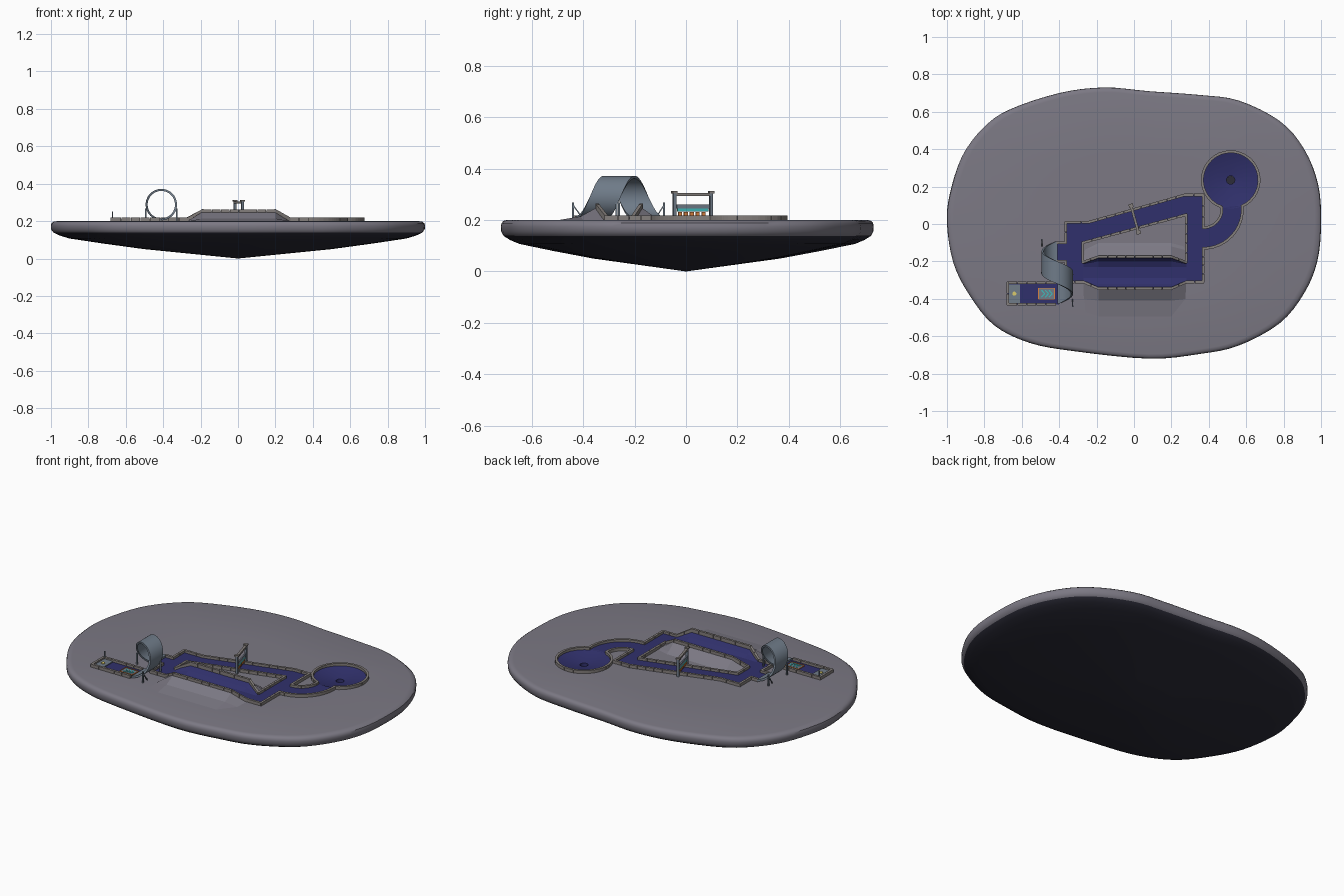
import bpy, math
from mathutils import Vector
from math import sin, cos, pi, radians

if "Cube" in bpy.data.objects:
    bpy.data.objects.remove(bpy.data.objects["Cube"])


def mat(name, c):
    m = bpy.data.materials.new(name)
    m.diffuse_color = (*c, 1)
    m.use_nodes = True
    m.node_tree.nodes["Principled BSDF"].inputs["Base Color"].default_value = m.diffuse_color
    return m


ROCK = mat("dusty_rock", (0.20, 0.19, 0.23))
DARK = mat("dark_rock", (0.025, 0.025, 0.04))
FELT = mat("blue_felt", (0.03, 0.03, 0.15))
STONE = mat("kerb_stone", (0.23, 0.21, 0.20))
STEEL = mat("steel", (0.16, 0.20, 0.25))
ORANGE = mat("orange", (0.7, 0.22, 0.05))
TEAL = mat("teal", (0.05, 0.5, 0.5))
YELLOW = mat("yellow", (0.7, 0.6, 0.15))


def obj(name, verts, faces, mats, smooth=None):
    me = bpy.data.meshes.new(name)
    me.from_pydata([tuple(v) for v in verts], [], faces)
    ob = bpy.data.objects.new(name, me)
    bpy.context.collection.objects.link(ob)
    for m in mats:
        me.materials.append(m)
    if smooth:
        bpy.ops.object.select_all(action='DESELECT')
        ob.select_set(True)
        bpy.context.view_layer.objects.active = ob
        bpy.ops.object.shade_smooth_by_angle(angle=radians(smooth))
    return ob


def grid_faces(rows, cols, wrap):
    return [(r * cols + c, r * cols + (c + 1) % cols, (r + 1) * cols + (c + 1) % cols, (r + 1) * cols + c)
            for r in range(rows - 1) for c in range(cols if wrap else cols - 1)]


BOX = [(0, 3, 2, 1), (4, 5, 6, 7), (0, 1, 5, 4), (1, 2, 6, 5), (2, 3, 7, 6), (3, 0, 4, 7)]


def beam(v, f, a, b, w, h):
    """Upright-sided block running from a to b (base points), width w, height h."""
    a, b = Vector(a), Vector(b)
    d = b - a
    n = Vector((-d.y, d.x, 0)).normalized() * w / 2
    base = [a - n, b - n, b + n, a + n]
    k = len(v)
    v += base + [p + Vector((0, 0, h)) for p in base]
    f += [tuple(i + k for i in q) for q in BOX]


def beams(name, segs, w, h, m):
    v, f = [], []
    for a, b in segs:
        beam(v, f, a, b, w, h)
    return obj(name, v, f, [m])


def kerb(name, pts, closed=False, w=0.014, h=0.022):
    """Row of stone blocks following a path."""
    pts = [Vector((*p, 0.196)) if len(p) == 2 else Vector(p) for p in pts]
    if closed:
        pts.append(pts[0])
    v, f = [], []
    for a, b in zip(pts, pts[1:]):
        d = b - a
        n = max(1, round(d.length / 0.05))
        e = d.normalized()
        for i in range(n):
            s = a + d * i / n + (e * 0.001 if i else -e * 0.004)
            t = a + d * (i + 1) / n + (-e * 0.001 if i < n - 1 else e * 0.004)
            beam(v, f, s, t, w, h)
    return obj(name, v, f, [STONE])


def arc(cx, cy, r, a0, a1, n):
    return [(cx + r * cos(radians(a0 + (a1 - a0) * i / n)), cy + r * sin(radians(a0 + (a1 - a0) * i / n)))
            for i in range(n + 1)]


# floating rock: irregular outline lofted through a shallow profile
outline = [(-.16, .73), (-.4, .70), (-.67, .61), (-.81, .51), (-.92, .36), (-.985, .16), (-1, 0), (-.965, -.21),
           (-.88, -.38), (-.75, -.54), (-.56, -.635), (-.32, -.68), (.08, -.72), (.35, -.695), (.56, -.65),
           (.78, -.53), (.91, -.37), (.98, -.2), (1, 0), (.985, .21), (.91, .40), (.78, .55), (.56, .66),
           (.35, .69), (.08, .71)]
ring, n = [], len(outline)
for i in range(n):
    p0, p1, p2, p3 = [Vector(outline[(i + k) % n]) for k in (-1, 0, 1, 2)]
    for j in range(4):
        t = j / 4
        ring.append(0.5 * (2 * p1 + (p2 - p0) * t + (2 * p0 - 5 * p1 + 4 * p2 - p3) * t * t
                           + (3 * p1 - p0 - 3 * p2 + p3) * t ** 3))
prof = [(.5, .2), (.965, .2), (.985, .197), (.997, .188), (1, .175), (.998, .155), (.985, .138),
        (.95, .122), (.9, .107), (.72, .08), (.5, .05), (.25, .025)]
c = len(ring)
v = [(p.x * s, p.y * s, z) for s, z in prof for p in ring] + [(0, 0, .2), (0, 0, 0)]
f = [q[::-1] for q in grid_faces(len(prof), c, True)]
top, bot = len(v) - 2, len(v) - 1
last = (len(prof) - 1) * c
f += [(i, (i + 1) % c, top) for i in range(c)] + [(last + (i + 1) % c, last + i, bot) for i in range(c)]
rock = obj("rock_base", v, f, [ROCK, DARK], 40)
for p in rock.data.polygons:
    p.material_index = 1 if p.center.z < 0.13 else 0

# bowl sunk into the rock, with a cutter making room for it
BX, BY, BR = .517, .235, .152
bpy.ops.mesh.primitive_cylinder_add(vertices=48, radius=BR - .004, depth=.12, location=(BX, BY, .20))
cut = bpy.context.object
cut.name = "bowl_cutter"
cut.hide_render = True
cut.hide_set(True)
mod = rock.modifiers.new("bowl_hole", 'BOOLEAN')
mod.operation, mod.object = 'DIFFERENCE', cut
bp = [(BR, .205), (.12, .196), (.08, .188), (.04, .182), (.022, .18), (.022, .145)]
v = [(BX + r * cos(2 * pi * i / 48), BY + r * sin(2 * pi * i / 48), z) for r, z in bp for i in range(48)]
obj("bowl_green", v, [q[::-1] for q in grid_faces(6, 48, True)], [FELT], 40)
obj("bowl_cup", [(BX + .022 * cos(a * pi / 12), BY + .022 * sin(a * pi / 12), .15) for a in range(24)],
    [tuple(range(24))], [DARK])

# felt floor of the lanes
Z = .204
polys = [[(-.365, -.31), (-.275, -.31), (-.275, .01), (-.365, .01)],
         [(-.41, -.2), (-.365, -.2), (-.365, -.1), (-.41, -.1)],
         [(-.275, -.1), (.28, .05), (.28, .155), (.27, .155), (-.24, .01), (-.275, .01)],
         [(.28, -.31), (.37, -.31), (.37, .155), (.28, .155)],
         [(-.275, -.31), (.28, -.31), (.28, -.2), (-.275, -.2)],
         [(-.675, -.43), (-.4, -.43), (-.4, -.315), (-.675, -.315)]]
inner, outer = arc(.37, .08, .1, -90, 5, 12), arc(.37, .08, .21, -90, 5, 12)
polys += [[inner[i], outer[i], outer[i + 1], inner[i + 1]] for i in range(12)]
v, f = [], []
for p in polys:
    f.append(tuple(range(len(v), len(v) + len(p))))
    v += [(x, y, Z) for x, y in p]
obj("lane_floor", v, f, [FELT])

# banked middle of the front lane
ST = [(-.27, 0), (-.19, 1), (.2, 1), (.28, 0)]


def bank(name, half, m):
    v = [(x, -.26 + (y0 + (y1 - y0) * k), z0 + (z1 - z0) * k) for x, k in ST for y0, z0, y1, z1 in half]
    return obj(name, v, grid_faces(4, len(half), False), [m])


bank("banked_floor", [(-.05, .205, -.085, .25), (-.045, .205, -.06, .22), (-.03, .205, -.03, .206),
                      (.03, .205, .03, .206), (.045, .205, .06, .22), (.05, .205, .085, .25)], FELT)
bank("front_embankment", [(-.22, .198, -.24, .199), (-.14, .199, -.15, .214), (-.05, .2, -.085, .25)], ROCK)
bank("inner_embankment", [(.06, .2, .085, .25), (.12, .199, .14, .21), (.14, .198, .16, .199)], ROCK)

# stone kerbs
L, H = .196, .241
kerb("kerb_front", [(-.41, -.2), (-.365, -.2), (-.365, -.31), (-.27, -.31, L), (-.19, -.345, H), (.2, -.345, H),
                    (.28, -.31, L), (.37, -.31), (.37, -.13)] + outer)
kerb("kerb_back", [(-.41, -.1), (-.365, -.1), (-.365, .01), (-.24, .01), (.27, .155), (.37, .155),
                   (.37, -.02)] + inner)
kerb("kerb_island", [(-.275, -.1), (.28, .05), (.28, -.205, L), (.2, -.175, H), (-.19, -.175, H),
                     (-.275, -.205, L)], True)
kerb("kerb_bowl", arc(BX, BY, BR, -67, 250, 30))
kerb("kerb_start", [(-.42, -.315), (-.675, -.315), (-.675, -.43), (-.42, -.43)])

# spiral loop ribbon
v, N = [], 64
for i in range(N + 1):
    t = 2 * pi * i / N
    y = -.37 + .22 * i / N
    for r, dy in ((.073, -.06), (.073, .06), (.084, .06), (.084, -.06)):
        v.append((-.41 + r * sin(t), y + dy, .288 - r * cos(t)))
f = grid_faces(N + 1, 4, True) + [(3, 2, 1, 0), tuple(4 * N + k for k in range(4))]
obj("loop_ribbon", v, f, [STEEL], 35)

# loop supports: posts with diagonal braces
segs = []
for x, y, s in ((-.328, -.44, -1), (-.492, -.085, 1), (-.328, -.27, -1), (-.492, -.26, 1)):
    segs.append(((x - .004, y, .198), (x + .004, y, .198)))
beams("loop_posts", segs, .008, .07, STEEL)
beams("loop_braces", [((-.328, -.44, .255), (-.328, -.40, .20)), ((-.492, -.085, .255), (-.492, -.12, .20))],
      .006, .008, STEEL)

# start pad, marker and corner post
beams("start_pad", [((-.668, -.3725, .203), (-.61, -.3725, .203))], .1, .006, STEEL)
bpy.ops.mesh.primitive_cylinder_add(vertices=20, radius=.011, depth=.004, location=(-.64, -.3725, .211))
bpy.context.object.name = "start_marker"
bpy.context.object.data.materials.append(YELLOW)
beams("start_post", [((-.673, -.315, .2), (-.667, -.315, .2))], .006, .052, STEEL)

# boost panel with frame and chevrons
x0, x1, y0, y1 = -.51, -.425, -.402, -.343
beams("boost_plate", [((x0, -.3725, .203), (x1, -.3725, .203))], .06, .003, STEEL)
beams("boost_frame", [((x0, y, .203), (x1, y, .203)) for y in (y0, y1)]
      + [((x, y0, .203), (x, y1, .203)) for x in (x0, x1)], .004, .006, ORANGE)
beams("boost_chevrons", [((x, -.3725 + s * .019, .204), (x + .018, -.3725, .204))
                         for x in (-.495, -.475, -.455) for s in (-1, 1)], .006, .005, TEAL)

# gate spanning the back lane
A, B = Vector((.024, -.045, 0)), Vector((-.016, .098, 0))
d = (B - A).normalized()
at = lambda t, z: tuple(A.lerp(B, t) + Vector((0, 0, z)))
posts = []
for p in (A, B):
    q = p + Vector((0, 0, .2))
    posts.append((tuple(q - d * .006), tuple(q + d * .006)))
beams("gate_posts", posts, .014, .108, STEEL)
beams("gate_caps", [(tuple(Vector(a) - d * .004 + Vector((0, 0, .104))),
                     tuple(Vector(b) + d * .004 + Vector((0, 0, .104)))) for a, b in posts], .024, .008, STONE)
beams("gate_top_bar", [(at(0, .294), at(1, .294))], .014, .012, STONE)
beams("gate_panel", [(at(.06, .245), at(.94, .245))], .008, .016, STEEL)
beams("gate_light", [(at(.08, .233), at(.92, .233))], .006, .012, TEAL)
beams("gate_stripe", [(at(.1 + .16 * i, .215), at(.2 + .16 * i, .215)) for i in range(5)], .007, .017, ORANGE)
